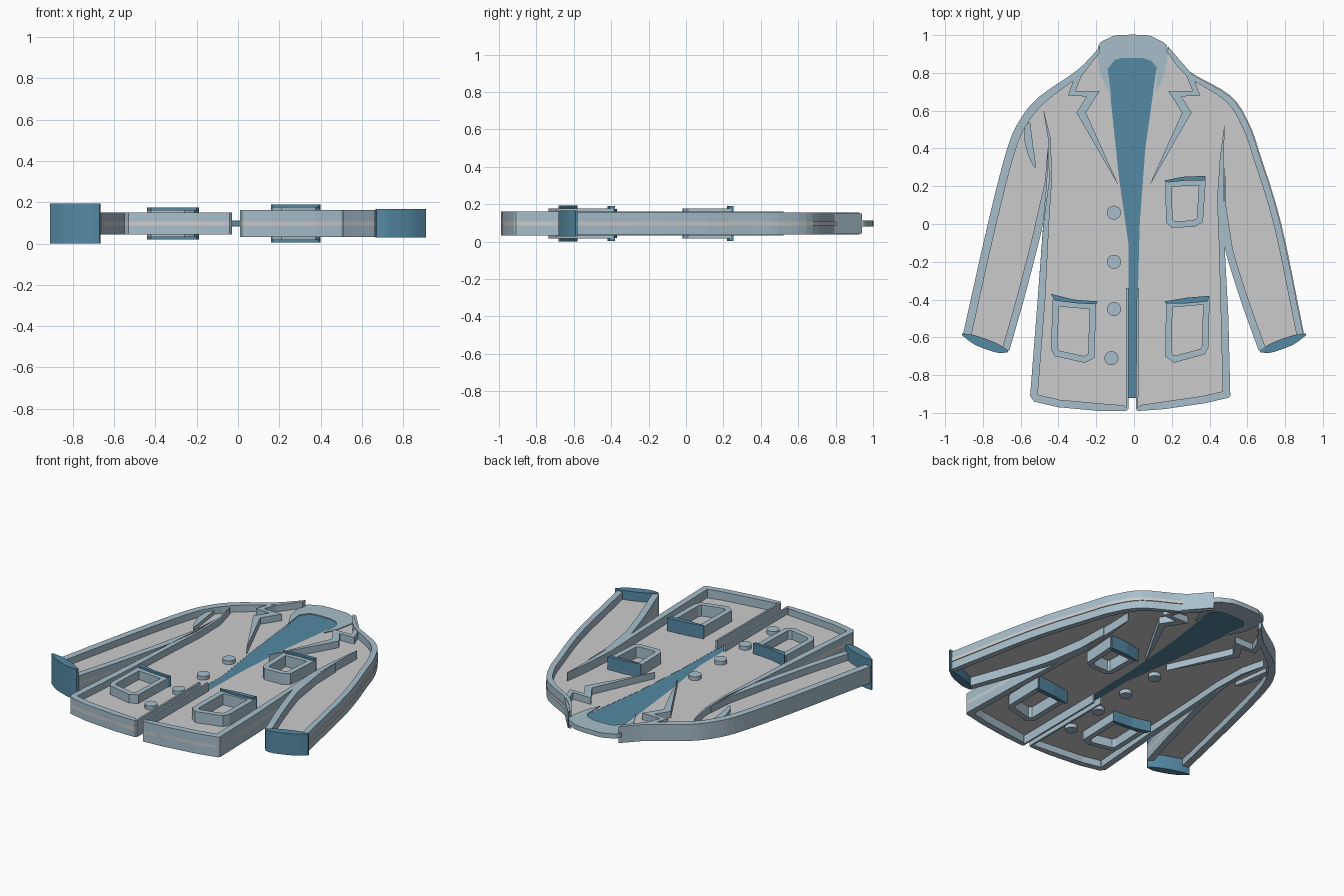
import bpy
import bmesh
from mathutils import Vector

# Outlines are in hundredths of a unit; every part is centred on one mid plane
SCALE = 0.01
MID = 0.097
RIGHT_DEPTH = 0.053
LEFT_DEPTH = 0.065

default_cube = bpy.data.objects.get("Cube")
if default_cube:
    bpy.data.objects.remove(default_cube, do_unlink=True)


def make_material(name, colour):
    material = bpy.data.materials.new(name)
    material.use_nodes = True
    material.diffuse_color = (*colour, 1)
    shader = material.node_tree.nodes["Principled BSDF"]
    shader.inputs["Base Color"].default_value = (*colour, 1)
    return material


CLOTH = make_material("pale grey cloth", (0.6, 0.6, 0.6))
TRIM = make_material("light blue trim", (0.39, 0.52, 0.6))
LINING = make_material("deep blue lining", (0.09, 0.25, 0.37))


def extrude_flat(name, points, faces, half_depth, material):
    """Extrude flat faces equally above and below the mid plane."""
    bm = bmesh.new()
    base = MID - half_depth
    verts = [bm.verts.new((p[0] * SCALE, p[1] * SCALE, base)) for p in points]
    flat = [bm.faces.new([verts[i] for i in face]) for face in faces]
    result = bmesh.ops.extrude_face_region(bm, geom=flat, use_keep_orig=True)
    top = [g for g in result["geom"] if isinstance(g, bmesh.types.BMVert)]
    bmesh.ops.translate(bm, verts=top, vec=(0, 0, 2 * half_depth))
    bmesh.ops.recalc_face_normals(bm, faces=bm.faces)
    mesh = bpy.data.meshes.new(name)
    bm.to_mesh(mesh)
    bm.free()
    mesh.materials.append(material)
    part = bpy.data.objects.new(name, mesh)
    bpy.context.collection.objects.link(part)
    return part


def plate(name, outline, half_depth, material):
    return extrude_flat(name, outline, [range(len(outline))], half_depth, material)


def offset_path(path, distances, closed):
    """Shift each point sideways to the left of travel, with mitred corners."""
    pts = [Vector(p) for p in path]
    count = len(pts)
    shifted = []
    for i, p in enumerate(pts):
        before = pts[i - 1] if closed or i else None
        after = pts[(i + 1) % count] if closed or i < count - 1 else None
        d_in = (p - before).normalized() if before else None
        d_out = (after - p).normalized() if after else d_in
        d_in = d_in or d_out
        n_in = Vector((-d_in.y, d_in.x))
        n_out = Vector((-d_out.y, d_out.x))
        mitre = (n_in + n_out).normalized()
        shifted.append(p + mitre * distances[i] / max(mitre.dot(n_in), 0.4))
    return shifted


def ribbon(name, path, widths, half_depth, side=1, start=-0.4, closed=False):
    """Raised band following an edge path, growing towards the given side."""
    count = len(path)
    if not isinstance(widths, (list, tuple)):
        widths = [widths] * count
    outer = offset_path(path, [side * start] * count, closed)
    inner = offset_path(path, [side * w for w in widths], closed)
    last = count if closed else count - 1
    faces = []
    for i in range(last):
        j = (i + 1) % count
        faces.append((i, j, j + count, i + count))
    return extrude_flat(name, outer + inner, faces, half_depth, TRIM)


def smooth(path, steps=4):
    """Catmull-Rom curve through the given points."""
    pts = [Vector(p) for p in path]
    pts = [2 * pts[0] - pts[1]] + pts + [2 * pts[-1] - pts[-2]]
    curve = []
    for a, b, c, d in zip(pts, pts[1:], pts[2:], pts[3:]):
        for k in range(steps):
            t = k / steps
            curve.append(0.5 * (2 * b + (c - a) * t
                                + (2 * a - 5 * b + 4 * c - d) * t * t
                                + (3 * b - a - 3 * c + d) * t ** 3))
    return curve + [pts[-2]]


def mirrored(path):
    return [(-x, y) for x, y in path]


# Shared edges of the two halves, each running from the neck downwards
right_shoulder = smooth([(-19, 92), (-30, 81), (-50, 67), (-60, 55), (-67, 39), (-77, 0), (-90, -58)])
left_shoulder = smooth([(18, 93), (29, 81), (51, 68), (61, 53), (67, 36), (78, 0), (90, -58)])
right_underarm = smooth([(-66, -67), (-58, -39), (-50, -8), (-48, 1)])
left_underarm = smooth([(66, -67), (57, -42), (50, -20), (48, -12)])
right_hem = [(-51, -40), (-55, -91), (-53, -94), (-40, -97), (-18, -99), (-4, -99), (-3, -98)]
left_hem = [(50, -50), (51, -91), (50, -92), (37, -95), (16, -98), (2, -99), (1, -98)]
right_opening = [(-3, -92), (-3, -10), (-8, 25), (-14, 82)]
left_opening = [(1, -92), (2, -40), (3, 0), (6, 40), (12, 83)]

# Cloth panels, lining and collar
plate("right_panel", right_shoulder + right_underarm + right_hem + right_opening, 0.01, CLOTH)
plate("left_panel", left_shoulder + left_underarm + left_hem + left_opening, 0.01, CLOTH)
neck_curve = [(9, 86.5), (4, 88), (-6, 88), (-10, 87)]
plate("back_lining", left_opening + neck_curve + right_opening[::-1], 0.009, LINING)
collar_outer = smooth([(-18, 79), (-19, 94), (-13, 98.5), (-8, 100), (6, 100), (12, 98), (18, 93), (16, 79)])
plate("collar", collar_outer + [(12, 70), (12, 83)] + neck_curve + [(-14, 82), (-12, 68)], 0.015, TRIM)

# Raised trim along the sleeves
taper = [min(4, 1.5 + 0.3 * i) for i in range(len(right_shoulder))]
ribbon("right_sleeve_outer_trim", right_shoulder, taper, RIGHT_DEPTH)
ribbon("left_sleeve_outer_trim", left_shoulder, taper, LEFT_DEPTH - 0.006, side=-1, start=0.5)
right_inner = right_underarm + [(-46, 22), (-45.5, 40)]
left_inner = left_underarm + [(47.5, 10), (48, 30)]
under_widths = [4] * len(right_underarm) + [1.2, 0.2]
ribbon("right_sleeve_inner_trim", right_inner, under_widths, RIGHT_DEPTH, start=0)
ribbon("left_sleeve_inner_trim", left_inner, under_widths, LEFT_DEPTH, side=-1, start=0)

# Raised trim down the armhole, side, hem and front edge
hem_widths = [0.2, 1.5, 1.5, 3] + [4] * 5 + [3, 1.2, 1.2]
ribbon("right_body_trim", [(-48, 60), (-45.5, 45), (-45, 23), (-48, 0)] + right_hem + [(-3, -34)],
       hem_widths, RIGHT_DEPTH, start=0)
ribbon("left_body_trim", [(48, 52), (47.5, 35), (47.5, 13), (48, -12)] + left_hem + [(1.5, -34)],
       [0.2, 2, 3.5] + hem_widths[3:], LEFT_DEPTH, side=-1, start=0)

# Notched lapel edges
lapel = [(-18, 94), (-31, 79), (-35, 68), (-25, 67.5), (-30.5, 59), (-8, 20),
         (-25.5, 59), (-18, 70.5), (-31, 70.5), (-28, 78), (-18, 91)]
plate("right_lapel_edge", lapel, RIGHT_DEPTH - 0.001, TRIM)
plate("left_lapel_edge", mirrored(lapel), LEFT_DEPTH - 0.012, TRIM)

# Cuffs
cuff = smooth([(-91, -58), (-84, -59), (-73, -63), (-66.5, -67)]) \
    + smooth([(-67, -68), (-73, -68), (-84, -64), (-91, -59)])
plate("right_cuff", cuff, MID, LINING)
plate("left_cuff", mirrored(cuff), LEFT_DEPTH + 0.004, LINING)

# Pockets: a raised frame with a taller dark top edge
pockets = {
    "right_lower": ([(-43, -40), (-44, -66), (-42, -70), (-26, -73.5), (-21, -71), (-20, -42)],
                    [(-44, -37), (-42, -40.5), (-30, -42), (-20, -42.5), (-19, -41), (-32, -40)], 0.078),
    "left_lower": ([(17, -41), (16.5, -70), (21, -73.5), (37.5, -69), (39.5, -65), (40, -39)],
                   [(16, -41), (28, -39), (40, -38), (39, -41), (28, -42), (17, -42)], 0.093),
    "left_upper": ([(16.5, 23), (17, 1), (20, -2), (32, -1.5), (36.5, 1), (38, 24)],
                   [(16, 23), (26, 25), (38, 25.5), (37, 23), (27, 23), (18, 22)], 0.093),
}
for name, (frame, top_edge, depth) in pockets.items():
    ribbon(name + "_pocket_frame", frame, 3.4, depth - 0.012, start=0, closed=True)
    plate(name + "_pocket_top", top_edge, depth, LINING)

# Sleeve fold
plate("right_sleeve_fold", smooth([(-55, 54), (-57.5, 52), (-58, 44), (-55, 34), (-52, 30), (-53.5, 42)]),
      0.035, TRIM)

# Buttons, standing out on both faces
for index, spot in enumerate([(-10.6, 6), (-10.6, -20), (-10.6, -45), (-12, -71)]):
    bpy.ops.mesh.primitive_cylinder_add(vertices=32, radius=0.037, depth=0.07,
                                        location=(spot[0] * SCALE, spot[1] * SCALE, MID))
    button = bpy.context.object
    button.name = "button_" + "abcd"[index]
    button.data.materials.append(TRIM)
    bpy.ops.object.shade_smooth_by_angle()
